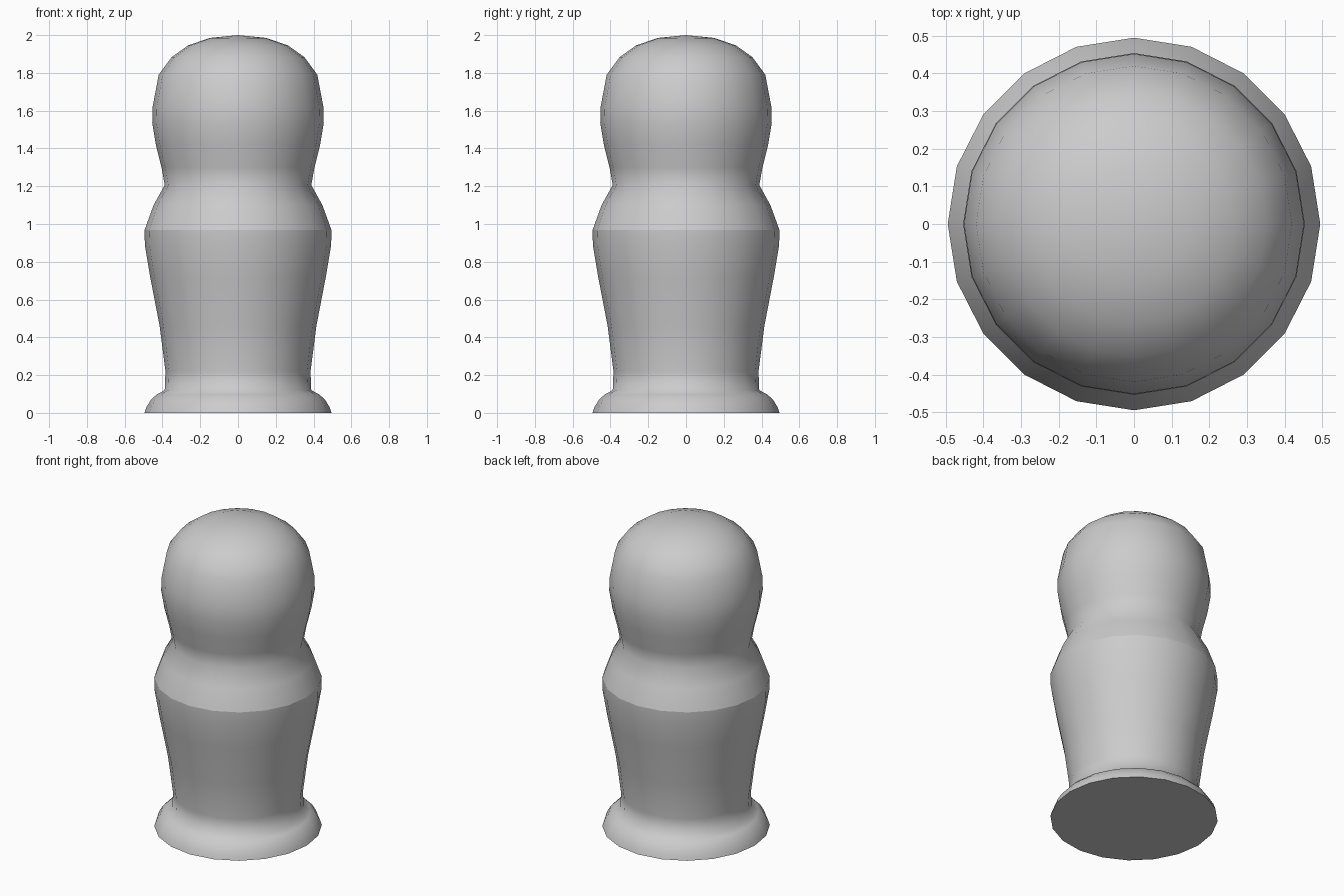
import bpy, bmesh
from math import sin, cos, pi

if "Cube" in bpy.data.objects:
    bpy.data.objects.remove(bpy.data.objects["Cube"])

SIDES = 20

# Half outline as (radius, height): foot, tapered body, shoulder, rounded head
profile = [
    (0.495, 0.0), (0.485, 0.03), (0.462, 0.068), (0.43, 0.098), (0.388, 0.12),
    (0.384, 0.22), (0.415, 0.46), (0.465, 0.72), (0.493, 0.886), (0.495, 0.967),
    (0.447, 1.10), (0.388, 1.206),
    (0.405, 1.30), (0.435, 1.42), (0.454, 1.535), (0.452, 1.62), (0.42, 1.79),
    (0.352, 1.883), (0.265, 1.945), (0.15, 1.985),
]
SHARP_RINGS = (0, 9)  # foot rim and shoulder crease

bm = bmesh.new()
rings = [[bm.verts.new((r * cos(2 * pi * i / SIDES), r * sin(2 * pi * i / SIDES), z))
          for i in range(SIDES)] for r, z in profile]

# Side walls
for low, high in zip(rings, rings[1:]):
    for i in range(SIDES):
        j = (i + 1) % SIDES
        bm.faces.new((low[i], low[j], high[j], high[i]))

# Crown and flat underside
top = bm.verts.new((0, 0, 2.0))
for i in range(SIDES):
    bm.faces.new((rings[-1][i], rings[-1][(i + 1) % SIDES], top))
bottom = bm.faces.new(rings[0][::-1])

# Smooth shading with hard creases
for face in bm.faces:
    face.smooth = face is not bottom
for k in SHARP_RINGS:
    for i in range(SIDES):
        bm.edges.get((rings[k][i], rings[k][(i + 1) % SIDES])).smooth = False

mesh = bpy.data.meshes.new("turned_figure")
bm.to_mesh(mesh)
bm.free()
bpy.context.collection.objects.link(bpy.data.objects.new("turned_figure", mesh))
